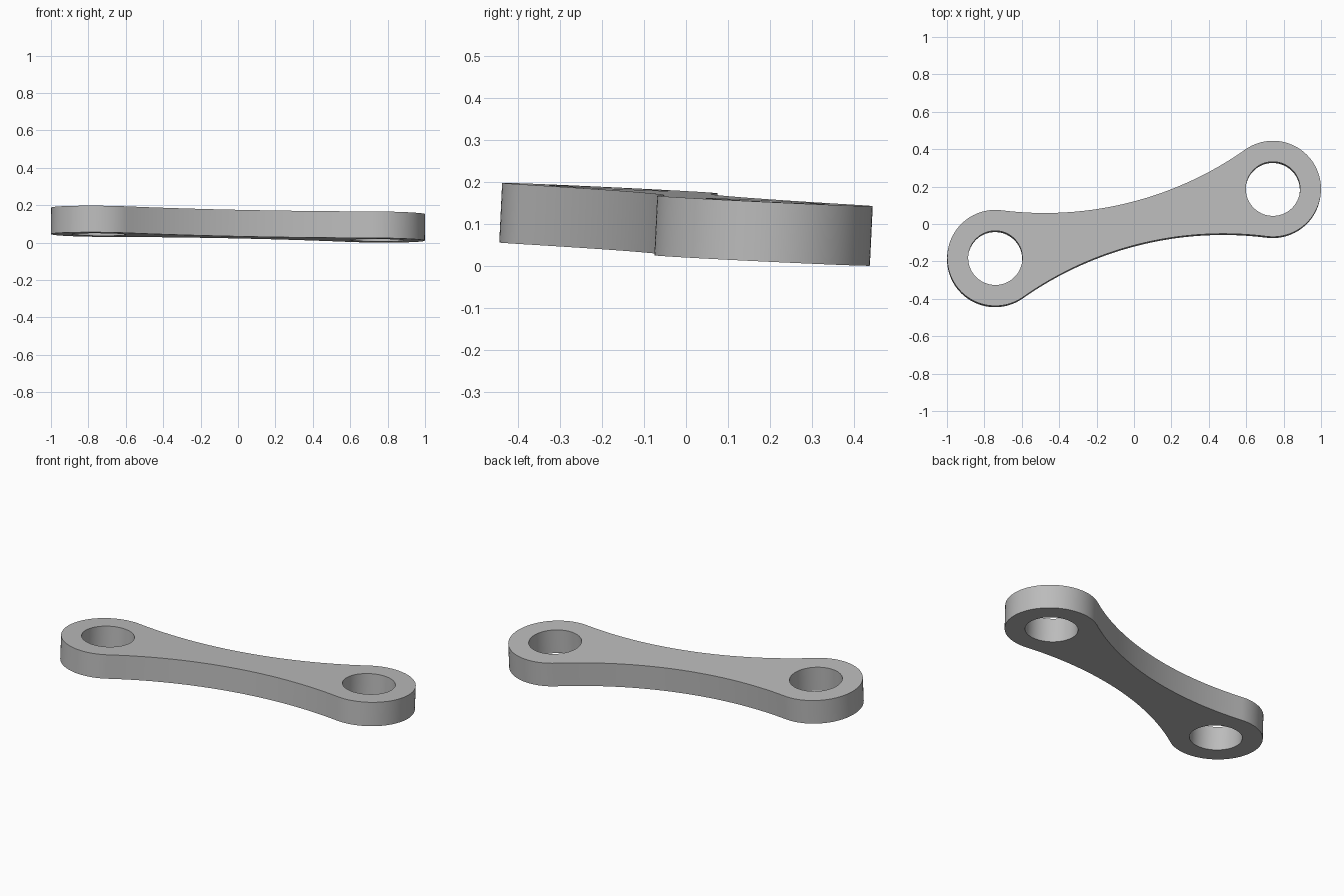
import bpy, bmesh
from math import radians, sin, cos, atan2, pi, hypot
from mathutils import Matrix, Vector

cube = bpy.data.objects.get("Cube")
if cube:
    bpy.data.objects.remove(cube, do_unlink=True)

HALF = 0.765      # half the distance between hole centres
EYE = 0.257       # outer radius of each end
HOLE = 0.145      # hole radius
WAIST = 0.114     # half width in the middle
THICK = 0.142
# Radius of the concave sides, tangent to both ends
SIDE = (HALF**2 + WAIST**2 - EYE**2) / (2 * (EYE - WAIST))
tangent = atan2(WAIST + SIDE, HALF)          # direction of the tangent points
side_centre = Vector((0, WAIST + SIDE))


def arc(centre, radius, start, end, steps):
    """Points along an arc, leaving out the last one."""
    return [Vector((centre[0] + radius * cos(start + (end - start) * i / steps),
                    centre[1] + radius * sin(start + (end - start) * i / steps)))
            for i in range(steps)]


# Half outline: one end and one concave side; the other half is turned by 180 degrees
half = arc((HALF, 0), EYE, tangent - pi, pi - tangent, 64)
half += arc(side_centre, SIDE, -tangent, tangent - pi, 48)
outline = half + [-p for p in half]
holes = [arc((s * HALF, 0), HOLE, 0, 2 * pi, 64) for s in (-1, 1)]

# Fill the flat profile and extrude it
bm = bmesh.new()
edges = []
for loop in [outline] + holes:
    verts = [bm.verts.new((p.x, p.y, -THICK / 2)) for p in loop]
    edges += [bm.edges.new((v, verts[i - 1])) for i, v in enumerate(verts)]
bmesh.ops.triangle_fill(bm, edges=edges, use_beauty=True, normal=(0, 0, 1))
extruded = bmesh.ops.extrude_face_region(bm, geom=bm.faces[:], use_keep_orig=True)
top = [g for g in extruded["geom"] if isinstance(g, bmesh.types.BMVert)]
bmesh.ops.translate(bm, verts=top, vec=(0, 0, THICK))
bmesh.ops.recalc_face_normals(bm, faces=bm.faces[:])

# Turn and tilt the link, then rest it on the ground
tilt = Vector((0, 0, 1)).rotation_difference(Vector((0.0087, 0.048, 1))).to_matrix()
bm.transform(tilt.to_4x4() @ Matrix.Rotation(radians(14), 4, 'Z'))
low = min(v.co.z for v in bm.verts)
bmesh.ops.translate(bm, verts=bm.verts[:], vec=(0, 0, -low))

mesh = bpy.data.meshes.new("link_plate")
bm.to_mesh(mesh)
bm.free()
link = bpy.data.objects.new("link_plate", mesh)
bpy.context.collection.objects.link(link)

# Plain grey
grey = bpy.data.materials.new("plain_grey")
grey.use_nodes = True
colour = (0.5, 0.5, 0.5, 1)
grey.diffuse_color = colour
grey.node_tree.nodes["Principled BSDF"].inputs["Base Color"].default_value = colour
mesh.materials.append(grey)

bpy.ops.object.select_all(action='DESELECT')
link.select_set(True)
bpy.context.view_layer.objects.active = link
bpy.ops.object.shade_smooth_by_angle(angle=radians(30))
